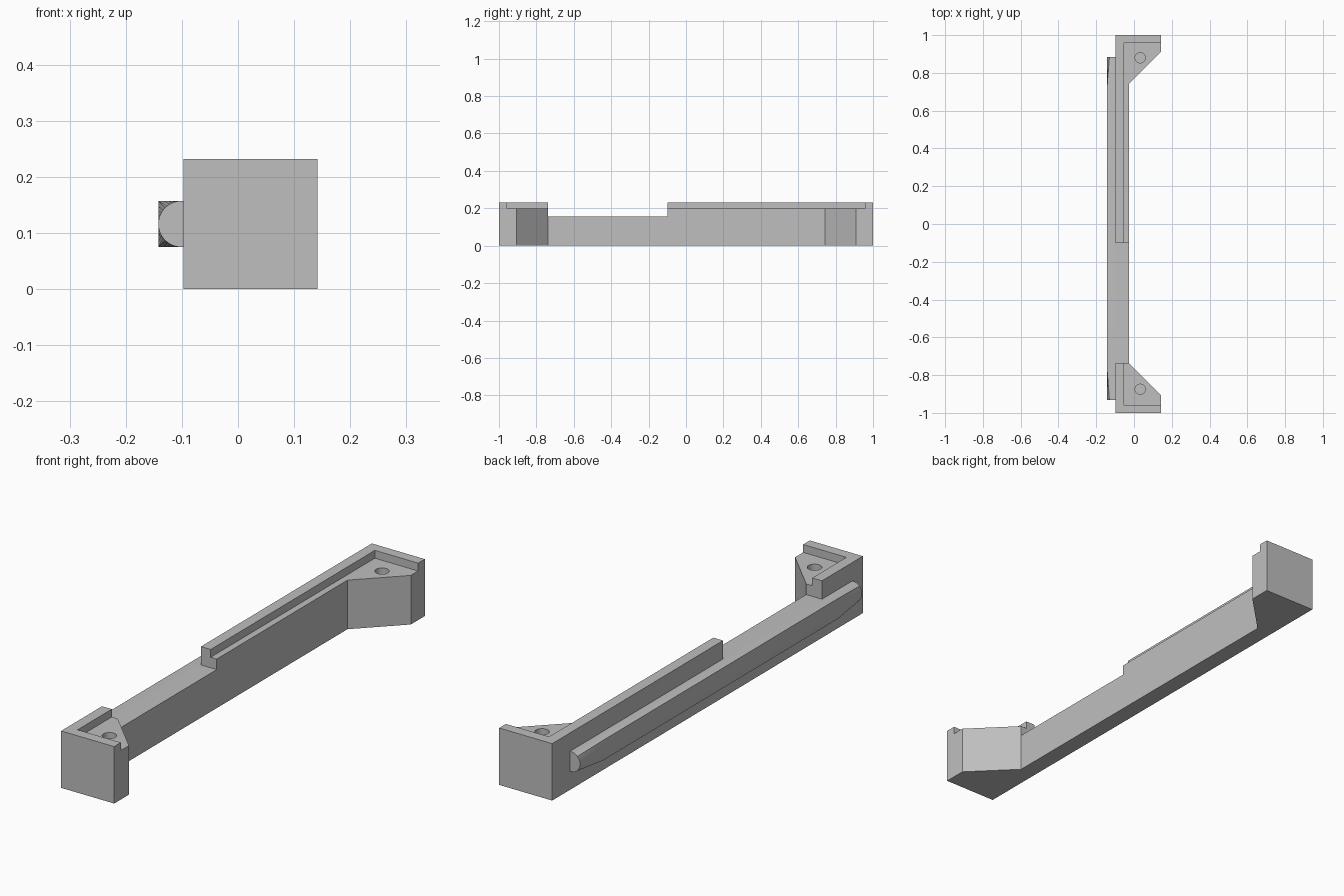
import bpy, bmesh, math
from mathutils import Matrix

default = bpy.data.objects.get("Cube")
if default:
    bpy.data.objects.remove(default, do_unlink=True)

grey = bpy.data.materials.new("matte grey")
grey.use_nodes = True
colour = (0.52, 0.52, 0.52, 1)
grey.diffuse_color = colour
grey.node_tree.nodes["Principled BSDF"].inputs["Base Color"].default_value = colour

X0, X1 = -0.097, 0.142      # back of wall, tip of corner blocks
WALL, RIM = -0.026, -0.053  # inner faces of the wall and of the rim
TOP, LEDGE, LOW = 0.232, 0.2, 0.157


def finish(name, bm):
    bmesh.ops.recalc_face_normals(bm, faces=bm.faces)
    mesh = bpy.data.meshes.new(name)
    bm.to_mesh(mesh)
    bm.free()
    mesh.materials.append(grey)
    obj = bpy.data.objects.new(name, mesh)
    bpy.context.collection.objects.link(obj)
    return obj


def prism(name, outline, z0, z1):
    bm = bmesh.new()
    face = bm.faces.new([bm.verts.new((x, y, z0)) for x, y in outline])
    top = bmesh.ops.extrude_face_region(bm, geom=[face])["geom"]
    verts = [v for v in top if isinstance(v, bmesh.types.BMVert)]
    bmesh.ops.translate(bm, verts=verts, vec=(0, 0, z1 - z0))
    return finish(name, bm)


def box(name, x0, x1, y0, y1, z0, z1):
    return prism(name, [(x0, y0), (x1, y0), (x1, y1), (x0, y1)], z0, z1)


def hole(name, x, y, radius, z0, z1):
    bm = bmesh.new()
    bmesh.ops.create_cone(bm, cap_ends=True, segments=32, radius1=radius,
                          radius2=radius, depth=z1 - z0,
                          matrix=Matrix.Translation((x, y, (z0 + z1) / 2)))
    return finish(name, bm)


# Bracket: wall with a chamfered block at each end
bracket = prism("bracket", [
    (X0, -1), (X1, -1), (X1, -0.905), (WALL, -0.737),
    (WALL, 0.742), (X1, 0.91), (X1, 1), (X0, 1)], 0, TOP)

# Recessed ledge, lowered stretch of wall and blind screw holes
cutters = [
    box("ledge_cutter", RIM, 0.3, -0.957, 0.957, LEDGE, 0.3),
    box("notch_cutter", -0.3, 0.3, -0.737, -0.1, LOW, 0.35),
    hole("front_hole_cutter", 0.033, -0.875, 0.027, 0.08, 0.25),
    hole("back_hole_cutter", 0.033, 0.88, 0.027, 0.08, 0.25),
]
for cutter in cutters:
    cutter.hide_render = True
    cutter.hide_set(True)
    mod = bracket.modifiers.new(cutter.name, "BOOLEAN")
    mod.operation = "DIFFERENCE"
    mod.solver = "EXACT"
    mod.object = cutter

# Side rail: half-round ends that blend into a square section
CX, CZ, RX, RZ = -0.101, 0.116, 0.041, 0.041
STEPS = 24


def section(bm, y, square):
    ring = [bm.verts.new((X0, y, CZ + RZ))]
    for i in range(STEPS + 1):
        a = math.pi * i / STEPS
        s, c = math.sin(a), math.cos(a)
        k = 1 / max(s, abs(c)) if square else 1
        ring.append(bm.verts.new((CX - RX * s * k, y, CZ + RZ * c * k)))
    ring.append(bm.verts.new((X0, y, CZ - RZ)))
    return ring


bm = bmesh.new()
rings = [section(bm, y, sq) for y, sq in
         ((-0.932, False), (-0.78, True), (0.735, True), (0.885, False))]
for a, b in zip(rings, rings[1:]):
    for i in range(len(a)):
        j = (i + 1) % len(a)
        bm.faces.new((a[i], a[j], b[j], b[i]))
bm.faces.new(rings[0])
bm.faces.new(rings[-1])
bmesh.ops.dissolve_limit(bm, angle_limit=0.001, verts=bm.verts, edges=bm.edges)
rail = finish("side_rail", bm)

bpy.ops.object.select_all(action="DESELECT")
rail.select_set(True)
bpy.context.view_layer.objects.active = rail
bpy.ops.object.shade_smooth_by_angle(angle=math.radians(20))
